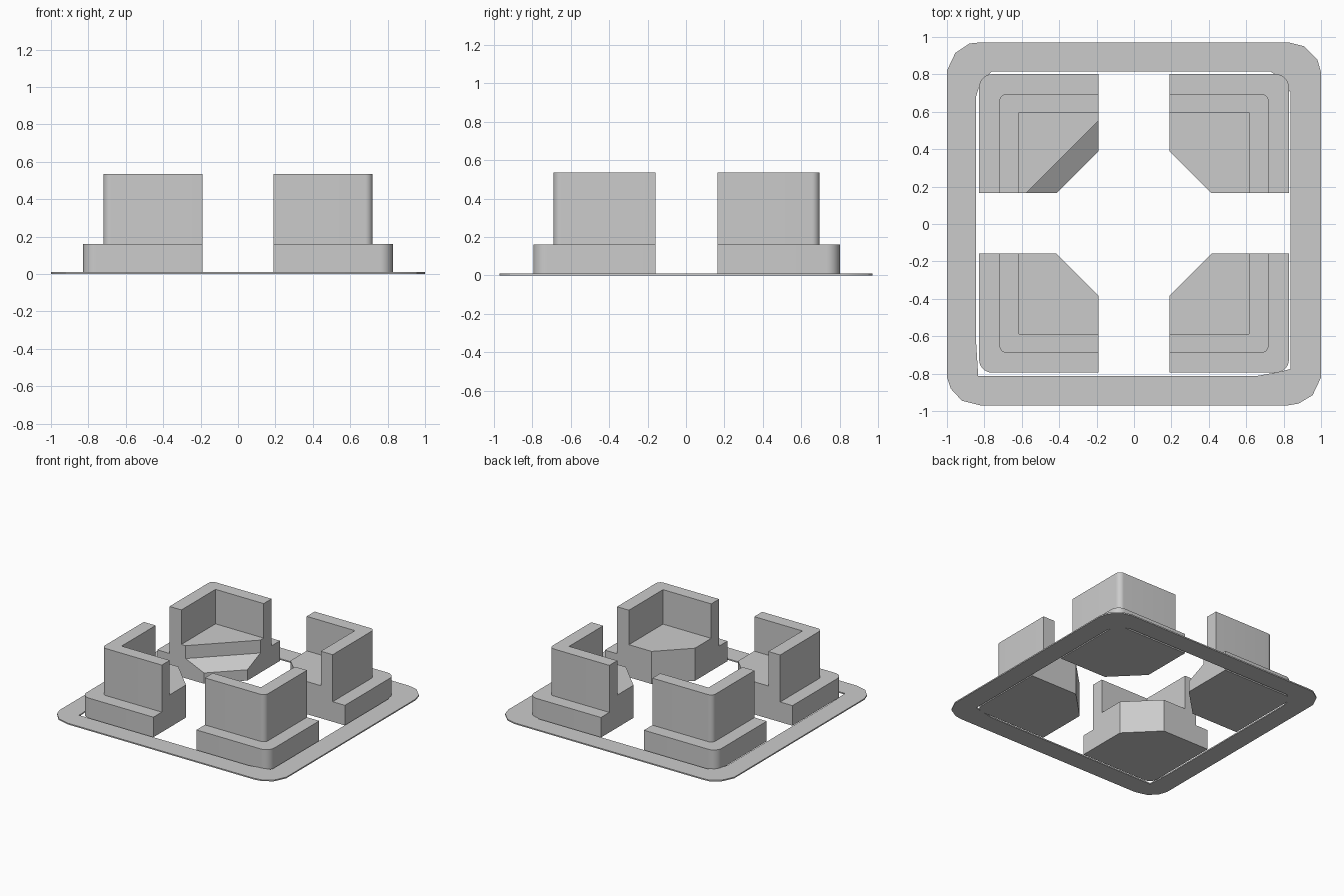
import bpy, bmesh, math
from mathutils import Vector

if "Cube" in bpy.data.objects:
    bpy.data.objects.remove(bpy.data.objects["Cube"])

grey = bpy.data.materials.new("plain_grey")
grey.use_nodes = True
grey.diffuse_color = (0.6, 0.6, 0.6, 1)
grey.node_tree.nodes["Principled BSDF"].inputs["Base Color"].default_value = (0.6, 0.6, 0.6, 1)


def solid(name, points, push):
    """Closed prism from a planar outline pushed along a vector."""
    bm = bmesh.new()
    face = bm.faces.new([bm.verts.new(p) for p in points])
    out = bmesh.ops.extrude_face_region(bm, geom=[face])
    moved = [v for v in out["geom"] if isinstance(v, bmesh.types.BMVert)]
    bmesh.ops.translate(bm, verts=moved, vec=push)
    bmesh.ops.recalc_face_normals(bm, faces=bm.faces)
    mesh = bpy.data.meshes.new(name)
    bm.to_mesh(mesh)
    bm.free()
    mesh.materials.append(grey)
    ob = bpy.data.objects.new(name, mesh)
    bpy.context.collection.objects.link(ob)
    return ob


def prism(name, outline, low, high):
    return solid(name, [(x, y, low) for x, y in outline], (0, 0, high - low))


def combine(ob, steps):
    """Apply boolean steps, then remove the helper solids."""
    for operation, helper in steps:
        helper.hide_render = True
        mod = ob.modifiers.new(operation, 'BOOLEAN')
        mod.operation, mod.solver, mod.object = operation, 'EXACT', helper
    bpy.context.view_layer.update()
    graph = bpy.context.evaluated_depsgraph_get()
    mesh = bpy.data.meshes.new_from_object(ob.evaluated_get(graph))
    ob.modifiers.clear()
    ob.data = mesh
    for _, helper in steps:
        bpy.data.objects.remove(helper)
    mesh.shade_smooth()
    mesh.set_sharp_from_angle(angle=math.radians(30))


INNER_X, INNER_Y, CUT = 0.19, 0.162, 0.225


def corner_outline(x, y, radius):
    """Quarter plan: chamfered toward the centre, rounded at the outside."""
    pts = [(INNER_X, y), (INNER_X, INNER_Y + CUT), (INNER_X + CUT, INNER_Y), (x, INNER_Y)]
    for i in range(9):
        a = math.pi / 2 * i / 8
        pts.append((x - radius + radius * math.cos(a), y - radius + radius * math.sin(a)))
    return pts


def corner(name, sx, sy, notched):
    def place(outline):
        return [(sx * x, sy * y + 0.003) for x, y in outline]

    base = prism(name, place(corner_outline(0.828, 0.798, 0.07)), 0, 0.16)
    block = prism("block", place(corner_outline(0.72, 0.692, 0.04)), 0.05, 0.535)
    cavity = prism("cavity", place([(0, 0), (0.615, 0), (0.615, 0.592), (0, 0.592)]), 0.26, 0.7)
    steps = [('UNION', block), ('DIFFERENCE', cavity)]
    if notched:
        # stepped, sloping cut across the inner chamfer
        out = Vector((sx, sy, 0)).normalized()
        side = Vector((-sx, sy, 0)).normalized()
        profile = [(0.3, 0.019), (0.523, 0.157), (0.523, 0.4), (0.3, 0.4)]
        pts = [out * u - side * 0.7 + Vector((0, 0.003, z)) for u, z in profile]
        steps.append(('DIFFERENCE', solid("notch", pts, side * 1.4)))
    combine(base, steps)


# Four corner seats, one with a notch
for sx, side in ((1, "left"), (-1, "right")):
    for sy, end in ((-1, "front"), (1, "back")):
        corner(f"{end}_{side}_corner_seat", sx, sy, sx < 0 < sy)

# Thin ground frame with rounded corners
rim = [(-1, 0.82), (-0.955, 0.915), (-0.88, 0.965), (-0.83, 0.97),
       (0.83, 0.97), (0.91, 0.95), (0.98, 0.88), (1, 0.81),
       (1, -0.82), (0.955, -0.915), (0.88, -0.96), (0.82, -0.97),
       (-0.82, -0.97), (-0.92, -0.945), (-0.98, -0.88), (-1, -0.82)]
hole = [(-0.845, 0.68), (-0.82, 0.76), (-0.76, 0.815), (0.73, 0.815),
        (0.8, 0.77), (0.838, 0.7), (0.838, -0.775), (0.78, -0.79),
        (0.66, -0.812), (-0.835, -0.812), (-0.835, -0.78), (-0.845, -0.62)]
frame = prism("ground_frame", rim, 0, 0.01)
combine(frame, [('DIFFERENCE', prism("opening", hole, -0.1, 0.1))])
